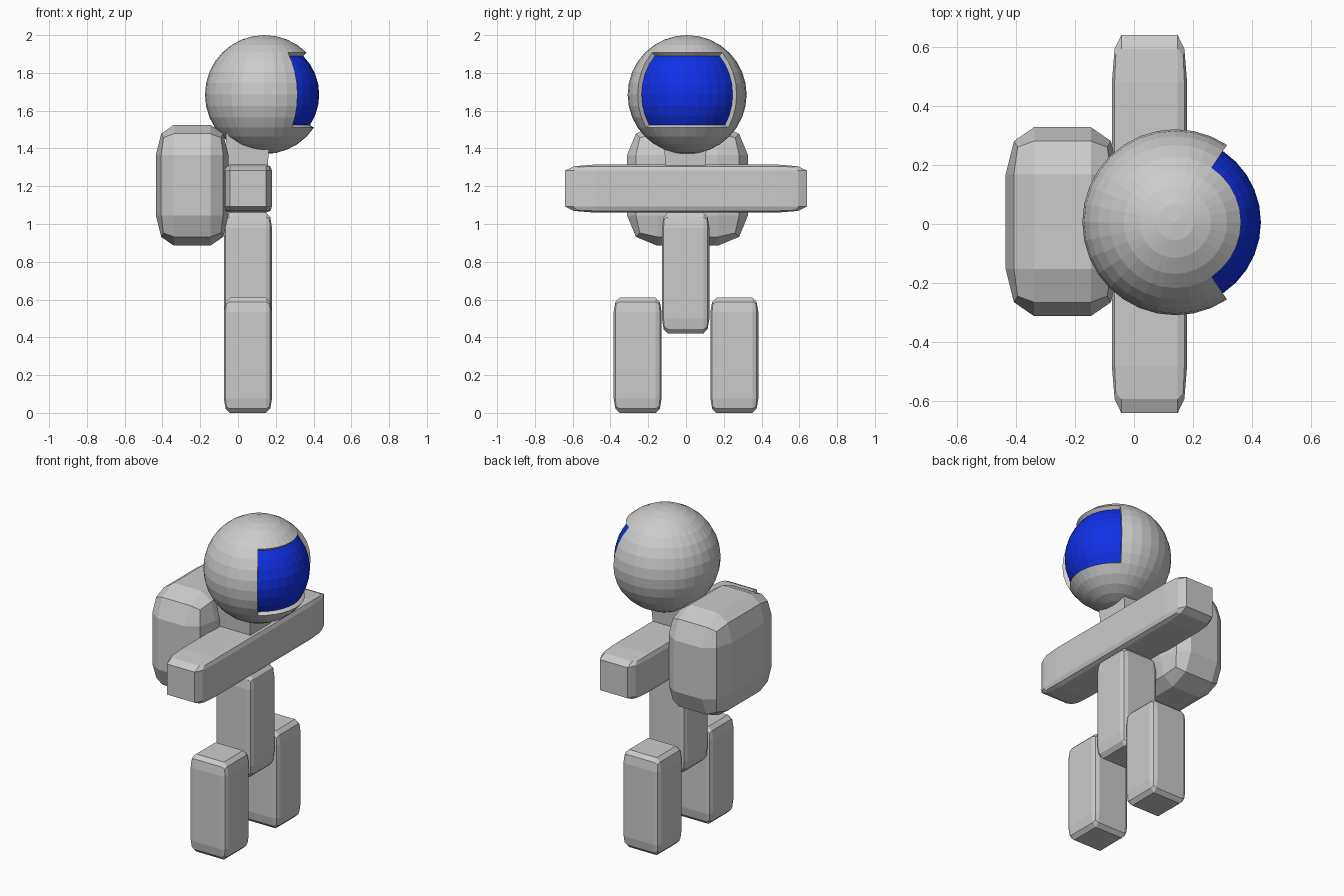
import bpy, bmesh, math
from mathutils import Vector, Matrix

if "Cube" in bpy.data.objects:
    bpy.data.objects.remove(bpy.data.objects["Cube"])


def make_material(name, rgb):
    m = bpy.data.materials.new(name)
    m.diffuse_color = (*rgb, 1.0)
    m.use_nodes = True
    m.node_tree.nodes["Principled BSDF"].inputs["Base Color"].default_value = m.diffuse_color
    return m


GREY = make_material("light grey", (0.6, 0.6, 0.6))
BLUE = make_material("visor blue", (0.005, 0.03, 0.8))


def finish(bm, name, *materials):
    bmesh.ops.recalc_face_normals(bm, faces=bm.faces[:])
    mesh = bpy.data.meshes.new(name)
    bm.to_mesh(mesh)
    bm.free()
    for m in materials:
        mesh.materials.append(m)
    obj = bpy.data.objects.new(name, mesh)
    bpy.context.collection.objects.link(obj)
    return obj


def rounded_block(name, lo, hi, bevel=0.125):
    """Bevelled unit cube stretched to fill the box lo..hi."""
    lo, hi = Vector(lo), Vector(hi)
    bm = bmesh.new()
    bmesh.ops.create_cube(bm, size=1.0)
    bmesh.ops.bevel(bm, geom=bm.edges[:], offset=bevel, offset_type='OFFSET',
                    segments=2, profile=0.5, affect='EDGES')
    bmesh.ops.scale(bm, vec=hi - lo, verts=bm.verts[:])
    bmesh.ops.translate(bm, vec=(lo + hi) / 2, verts=bm.verts[:])
    return finish(bm, name, GREY)


X0, X1 = -0.075, 0.18

# Legs
for side, y in (("right", -0.256), ("left", 0.256)):
    rounded_block(side + "_leg", (X0, y - 0.127, 0.0), (X1, y + 0.127, 0.61))

# Torso, arm bar and backpack
rounded_block("torso", (X0, -0.128, 0.42), (X1, 0.124, 1.06))
rounded_block("arms", (X0, -0.64, 1.06), (X1, 0.64, 1.315))
rounded_block("backpack", (-0.435, -0.312, 0.885), (-0.05, 0.328, 1.525), 0.25)

# Neck, slightly narrower at the bottom
bm = bmesh.new()
bmesh.ops.create_cube(bm, size=1.0)
for v in bm.verts:
    half = 0.118 if v.co.z > 0 else 0.105
    v.co = Vector((0.052 + math.copysign(half, v.co.x),
                   -0.003 + math.copysign(half, v.co.y),
                   1.49 if v.co.z > 0 else 1.30))
finish(bm, "neck", GREY)

# Helmet with a sunken visor window
R, R_VISOR = 0.315, 0.29
bm = bmesh.new()
bmesh.ops.create_uvsphere(bm, u_segments=32, v_segments=16, radius=R)


def in_window(face):
    c = face.calc_center_median()
    around = math.degrees(math.atan2(c.y, c.x))
    up = math.degrees(math.asin(c.z / c.length))
    return abs(around) < 56.25 and -33.75 < up < 45.0


window = [f for f in bm.faces if in_window(f)]
result = bmesh.ops.extrude_face_region(bm, geom=window)["geom"]
old = [f for f in window if f.is_valid]
visor = [g for g in result if isinstance(g, bmesh.types.BMFace)]
if old:
    bmesh.ops.delete(bm, geom=[f for f in old if f not in visor], context='FACES')
for f in visor:
    f.material_index = 1
for v in {v for f in visor for v in f.verts}:
    v.co *= R_VISOR / R
bmesh.ops.transform(bm, matrix=Matrix.Translation((0.14, 0.006, 1.685)),
                    verts=bm.verts[:])
finish(bm, "helmet", GREY, BLUE)
